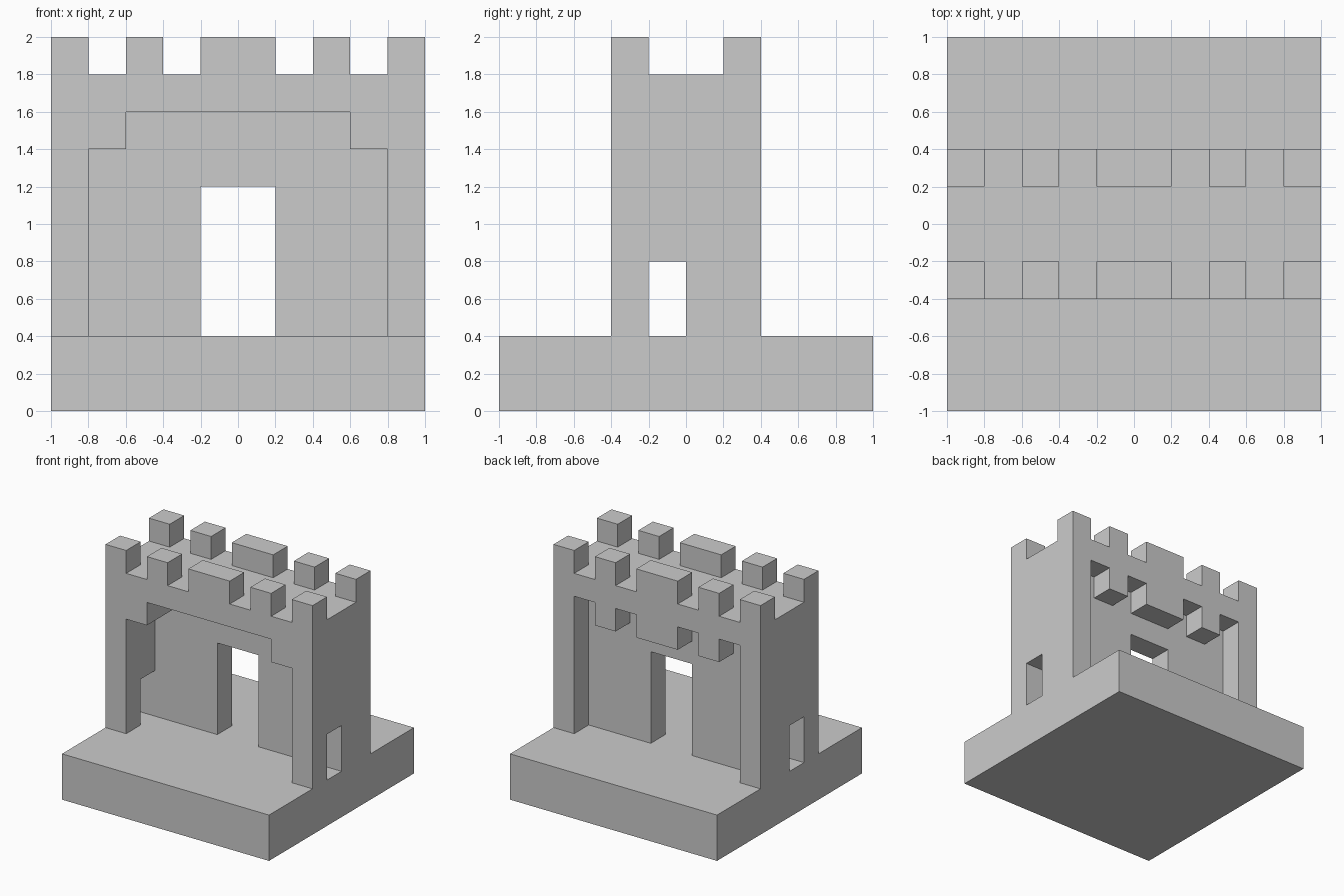
import bpy, bmesh

if "Cube" in bpy.data.objects:
    bpy.data.objects.remove(bpy.data.objects["Cube"])


def prism(name, profile, y0, y1):
    """Extrude an x-z outline along y."""
    bm = bmesh.new()
    face = bm.faces.new([bm.verts.new((x, y0, z)) for x, z in profile])
    ext = bmesh.ops.extrude_face_region(bm, geom=[face])
    verts = [g for g in ext["geom"] if isinstance(g, bmesh.types.BMVert)]
    bmesh.ops.translate(bm, verts=verts, vec=(0, y1 - y0, 0))
    bmesh.ops.recalc_face_normals(bm, faces=bm.faces[:])
    mesh = bpy.data.meshes.new(name)
    bm.to_mesh(mesh)
    bm.free()
    obj = bpy.data.objects.new(name, mesh)
    bpy.context.collection.objects.link(obj)
    return obj


def box(name, x0, x1, y0, y1, z0, z1):
    return prism(name, [(x0, z0), (x1, z0), (x1, z1), (x0, z1)], y0, y1)


def mirrored(half):
    """Complete an outline from its right half."""
    return half + [(-x, z) for x, z in reversed(half)]


def cut(target, cutter):
    mod = target.modifiers.new("cut", 'BOOLEAN')
    mod.operation = 'DIFFERENCE'
    mod.solver = 'EXACT'
    mod.object = cutter
    bpy.context.view_layer.objects.active = target
    bpy.ops.object.modifier_apply(modifier=mod.name)
    bpy.data.objects.remove(cutter, do_unlink=True)


# Square ground slab
box("base", -1, 1, -1, 1, 0, 0.4)

# Gatehouse block, carved below
gate = box("gatehouse", -1, 1, -0.4, 0.4, 0.4, 2)

# Stepped front recess
cut(gate, prism("front_recess", mirrored(
    [(0.8, 0.3), (0.8, 1.4), (0.6, 1.4), (0.6, 1.6)]), -0.5, 0))

# Shallow rear recess with hanging corbels along its top
cut(gate, prism("rear_recess", mirrored(
    [(0.8, 0.3), (0.8, 1.6), (0.6, 1.6), (0.6, 1.4), (0.4, 1.4),
     (0.4, 1.6), (0.2, 1.6), (0.2, 1.4)]), 0.2, 0.5))

# Doorway and side openings
cut(gate, box("doorway", -0.2, 0.2, -0.1, 0.3, 0.3, 1.2))
cut(gate, box("side_openings", -1.1, 1.1, -0.2, 0, 0.3, 0.8))

# Roof walkway and the gaps between merlons
cut(gate, box("walkway", -1.1, 1.1, -0.2, 0.2, 1.8, 2.1))
for x in (-0.7, -0.3, 0.3, 0.7):
    cut(gate, box("crenel", x - 0.1, x + 0.1, -0.5, 0.5, 1.8, 2.1))
